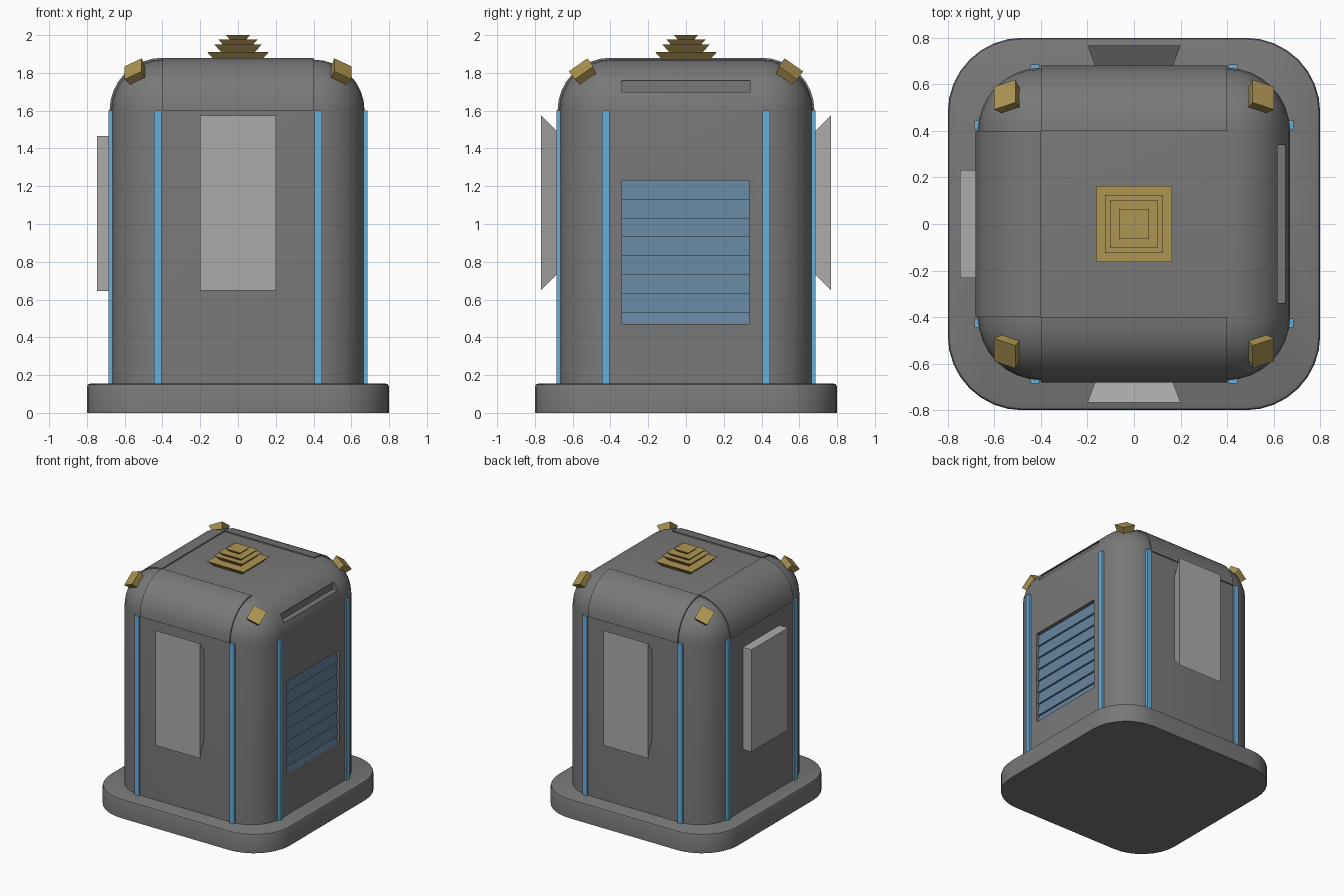
import bpy, bmesh, math
from mathutils import Vector, Matrix

if "Cube" in bpy.data.objects:
    bpy.data.objects.remove(bpy.data.objects["Cube"])


def material(name, rgb):
    m = bpy.data.materials.new(name)
    m.diffuse_color = (*rgb, 1)
    m.use_nodes = True
    m.node_tree.nodes["Principled BSDF"].inputs["Base Color"].default_value = m.diffuse_color
    return m


GREY = material("dark grey", (0.19, 0.19, 0.19))
PALE = material("light grey", (0.41, 0.41, 0.41))
BLUE = material("bright blue", (0.14, 0.43, 0.72))
SLATE = material("slate blue", (0.13, 0.23, 0.34))
GOLD = material("dull gold", (0.42, 0.30, 0.085))


def finish(name, bm, mat):
    bmesh.ops.recalc_face_normals(bm, faces=bm.faces)
    me = bpy.data.meshes.new(name)
    bm.to_mesh(me)
    bm.free()
    me.materials.append(mat)
    ob = bpy.data.objects.new(name, me)
    bpy.context.collection.objects.link(ob)
    return ob


def smooth(ob, angle=30):
    bpy.ops.object.select_all(action='DESELECT')
    ob.select_set(True)
    bpy.context.view_layer.objects.active = ob
    bpy.ops.object.shade_smooth_by_angle(angle=math.radians(angle))


def cube(lo, hi):
    bm = bmesh.new()
    bmesh.ops.create_cube(bm, size=1)
    for v in bm.verts:
        v.co = Vector([lo[i] if v.co[i] < 0 else hi[i] for i in range(3)])
    return bm


def box(name, lo, hi, mat):
    return finish(name, cube(lo, hi), mat)


def frame(normal, right, origin=(0, 0, 0)):
    """Local z along normal, local x as close to right as possible."""
    n = Vector(normal).normalized()
    r = Vector(right)
    u = (r - n * r.dot(n)).normalized()
    v = n.cross(u)
    return Matrix.Translation(origin) @ Matrix((u, v, n)).transposed().to_4x4()


def frustum(name, mat, matrix, inner, outer, z0, z1):
    """Four-sided block from inner half sizes at z0 to outer half sizes at z1."""
    bm = bmesh.new()
    bmesh.ops.create_cube(bm, size=2)
    for v in bm.verts:
        s, z = (outer, z1) if v.co.z > 0 else (inner, z0)
        v.co = matrix @ Vector((v.co.x * s[0], v.co.y * s[1], z))
    return finish(name, bm, mat)


def is_vertical(e):
    d = e.verts[0].co - e.verts[1].co
    return abs(d.x) < 1e-5 and abs(d.y) < 1e-5


def is_top(e, z):
    return all(abs(v.co.z - z) < 1e-5 for v in e.verts)


# base slab with rounded corners and softened top edge
bm = cube((-0.8, -0.8, 0), (0.8, 0.8, 0.155))
bmesh.ops.bevel(bm, geom=[e for e in bm.edges if is_vertical(e)], offset=0.32,
                segments=8, profile=0.5, affect='EDGES')
rim = [e for e in bm.edges if is_top(e, 0.155)]
bmesh.ops.bevel(bm, geom=rim, offset=0.018, segments=2, profile=0.5, affect='EDGES')
smooth(finish("base", bm, GREY))

# main body, rounded on its vertical and top edges
bm = cube((-0.67, -0.67, 0.14), (0.67, 0.67, 1.87))
bmesh.ops.bevel(bm, geom=[e for e in bm.edges if is_vertical(e) or is_top(e, 1.87)],
                offset=0.27, segments=8, profile=0.5, affect='EDGES')
body = finish("body", bm, GREY)

# openings cut in the right side: louvre recess and narrow upper slot
for name, lo, hi in (("louvre_cutter", (0.625, -0.34, 0.47), (0.8, 0.335, 1.23)),
                     ("slot_cutter", (0.605, -0.34, 1.70), (0.8, 0.34, 1.76))):
    cutter = box(name, lo, hi, GREY)
    cutter.hide_render = True
    mod = body.modifiers.new(name, 'BOOLEAN')
    mod.operation, mod.solver, mod.object = 'DIFFERENCE', 'EXACT', cutter
    bpy.context.view_layer.objects.active = body
    bpy.ops.object.modifier_apply(modifier=mod.name)
    bpy.data.objects.remove(cutter)
smooth(body)

# overlapping louvre slats, each leaning out towards its lower edge
edges = [1.23 - 0.1 * i for i in range(8)] + [0.47]
for i, (top, low) in enumerate(zip(edges, edges[1:])):
    bm = bmesh.new()
    profile = [(0.62, top), (0.64, top), (0.655, low), (0.62, low)]
    f = bm.faces.new([bm.verts.new((x, -0.34, z)) for x, z in profile])
    new = bmesh.ops.extrude_face_region(bm, geom=[f])["geom"]
    bmesh.ops.translate(bm, vec=(0, 0.675, 0),
                        verts=[g for g in new if isinstance(g, bmesh.types.BMVert)])
    finish(f"louvre_slat_{i}", bm, SLATE)

# raised curved shoulder bands on front, back and left
for name, turn in (("front", 0), ("back", 180), ("left", -90)):
    bm = bmesh.new()
    arc = [(r, math.pi / 2 * i / 8) for r, steps in
           ((0.28, range(9)), (0.25, range(8, -1, -1))) for i in steps]
    pts = [(-0.4 - r * math.cos(a), 1.6 + r * math.sin(a)) for r, a in arc]
    f = bm.faces.new([bm.verts.new((-0.4, y, z)) for y, z in pts])
    new = bmesh.ops.extrude_face_region(bm, geom=[f])["geom"]
    bmesh.ops.translate(bm, vec=(0.8, 0, 0),
                        verts=[g for g in new if isinstance(g, bmesh.types.BMVert)])
    bm.transform(Matrix.Rotation(math.radians(turn), 4, 'Z'))
    smooth(finish(name + "_shoulder_band", bm, GREY))

# vertical blue strips, two on every side
for k in range(4):
    rot = Matrix.Rotation(k * math.pi / 2, 4, 'Z')
    for s in (-1, 1):
        bm = cube((s * 0.425 - 0.02, -0.685, 0.15), (s * 0.425 + 0.02, -0.65, 1.6))
        bm.transform(rot)
        finish(f"blue_strip_{k}_{'a' if s < 0 else 'b'}", bm, BLUE)

# flared panels front and back, plain panel on the left
for name, s in (("front", -1), ("back", 1)):
    frustum(name + "_panel", PALE, frame((0, s, 0), (1, 0, 0), (0, 0, 1.112)),
            (0.162, 0.36), (0.2, 0.463), 0.665, 0.767)
box("left_panel", (-0.747, -0.233, 0.645), (-0.66, 0.233, 1.467), PALE)

# stepped roof finial of upward-flaring tiers
tiers = [(0.163, 1.865, 1.91), (0.125, 1.91, 1.95), (0.103, 1.95, 1.976), (0.064, 1.976, 2.0)]
for i, (half, z0, z1) in enumerate(tiers):
    low = half - 0.9 * (z1 - z0)
    frustum(f"finial_tier_{i}", GOLD, Matrix.Identity(4), (low, low), (half, half), z0, z1)

# gold studs on the four upper corners
for sx in (-1, 1):
    for sy in (-1, 1):
        m = frame((sx * 0.5, sy * 0.5, 0.71), (1, 0, 0), (sx * 0.4, sy * 0.4, 1.6))
        frustum(f"corner_stud_{'l' if sx < 0 else 'r'}_{'f' if sy < 0 else 'b'}", GOLD, m,
                (0.042, 0.048), (0.053, 0.06), 0.25, 0.312)
